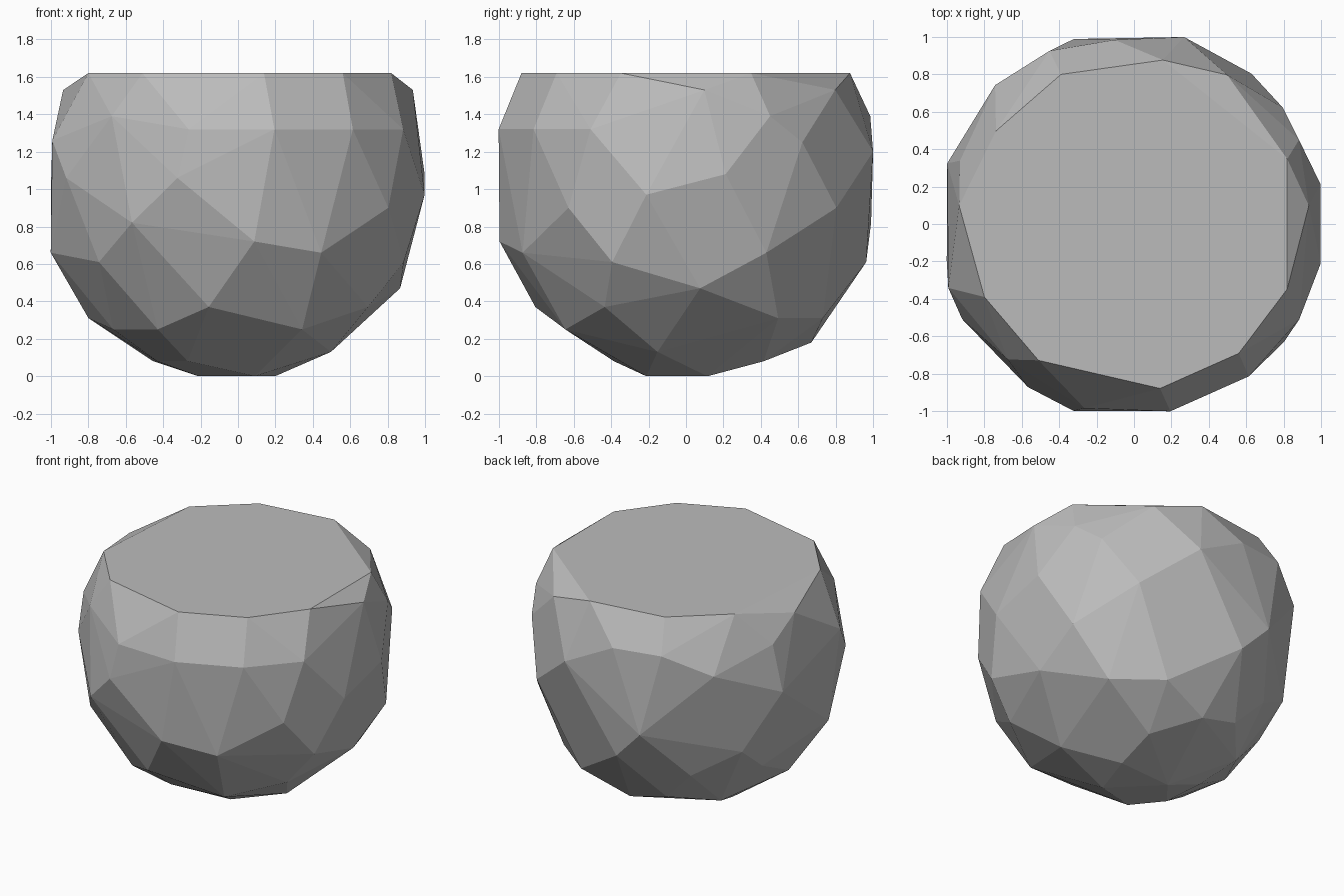
import bpy
import bmesh
import math

# Irregular rings of facet corners: height, radius, compass angles in degrees
RINGS = [
    (1.62, 0.89, (23, 80, 116, 146, 206, 235, 279, 309, 337)),
    (1.53, 0.94, (6, 58, 174)),
    (1.39, 0.99, (27, 96, 160, 227)),
    (1.40, 1.03, (116,)),
    (1.32, 1.02, (255, 281, 307, 330)),
    (1.26, 1.05, (135, 199)),
    (1.25, 1.01, (38,)),
    (1.20, 1.035, (75,)),
    (1.06, 1.05, (162, 209, 252)),
    (1.08, 1.02, (12,)),
    (0.97, 1.02, (348,)),
    (0.90, 1.02, (52, 322)),
    (0.82, 1.04, (108, 237)),
    (0.72, 1.00, (275,)),
    (0.66, 0.98, (26, 147, 297)),
    (0.66, 1.02, (191,)),
    (0.61, 0.97, (97, 220, 336)),
    (0.47, 0.87, (5, 127, 160)),
    (0.37, 0.82, (259, 328)),
    (0.31, 0.80, (38, 66, 182)),
    (0.25, 0.73, (115, 234, 204, 298)),
    (0.18, 0.67, (92, 145)),
    (0.13, 0.52, (343,)),
    (0.08, 0.47, (62, 165, 203, 235)),
    (0.00, 0.23, (30, 157, 293)),
]


def ring_corners(height, radius, angles):
    """Return the corner positions on one irregular ring."""
    for angle in angles:
        turn = math.radians(angle)
        yield (radius * math.cos(turn), radius * math.sin(turn), height)


def make_material(name, colour):
    """Create a plain matte material with one flat colour."""
    material = bpy.data.materials.new(name)
    material.use_nodes = True
    material.diffuse_color = colour
    shader = material.node_tree.nodes["Principled BSDF"]
    shader.inputs["Base Color"].default_value = colour
    shader.inputs["Roughness"].default_value = 0.9
    return material


def build_boulder(name, material):
    """Wrap the rings in a faceted shell and merge the level faces."""
    mesh = bpy.data.meshes.new(name)
    shell = bmesh.new()
    for height, radius, angles in RINGS:
        for corner in ring_corners(height, radius, angles):
            shell.verts.new(corner)

    # Faceted skin around every corner, without leftover inner points
    bmesh.ops.convex_hull(shell, input=shell.verts[:])
    loose = [vert for vert in shell.verts if not vert.link_faces]
    bmesh.ops.delete(shell, geom=loose, context="VERTS")

    # One clean flat cut on top, and quads where neighbours are nearly level
    bmesh.ops.dissolve_limit(
        shell,
        angle_limit=math.radians(3),
        verts=shell.verts[:],
        edges=shell.edges[:],
    )
    bmesh.ops.recalc_face_normals(shell, faces=shell.faces[:])
    for face in shell.faces:
        face.smooth = False
    shell.to_mesh(mesh)
    shell.free()

    mesh.materials.append(material)
    boulder = bpy.data.objects.new(name, mesh)
    bpy.context.scene.collection.objects.link(boulder)


# Remove the default cube
default_cube = bpy.data.objects.get("Cube")
if default_cube:
    bpy.data.objects.remove(default_cube, do_unlink=True)

# Flat-topped boulder
stone_grey = make_material("stone grey", (0.5, 0.5, 0.5, 1.0))
build_boulder("flat_topped_boulder", stone_grey)
